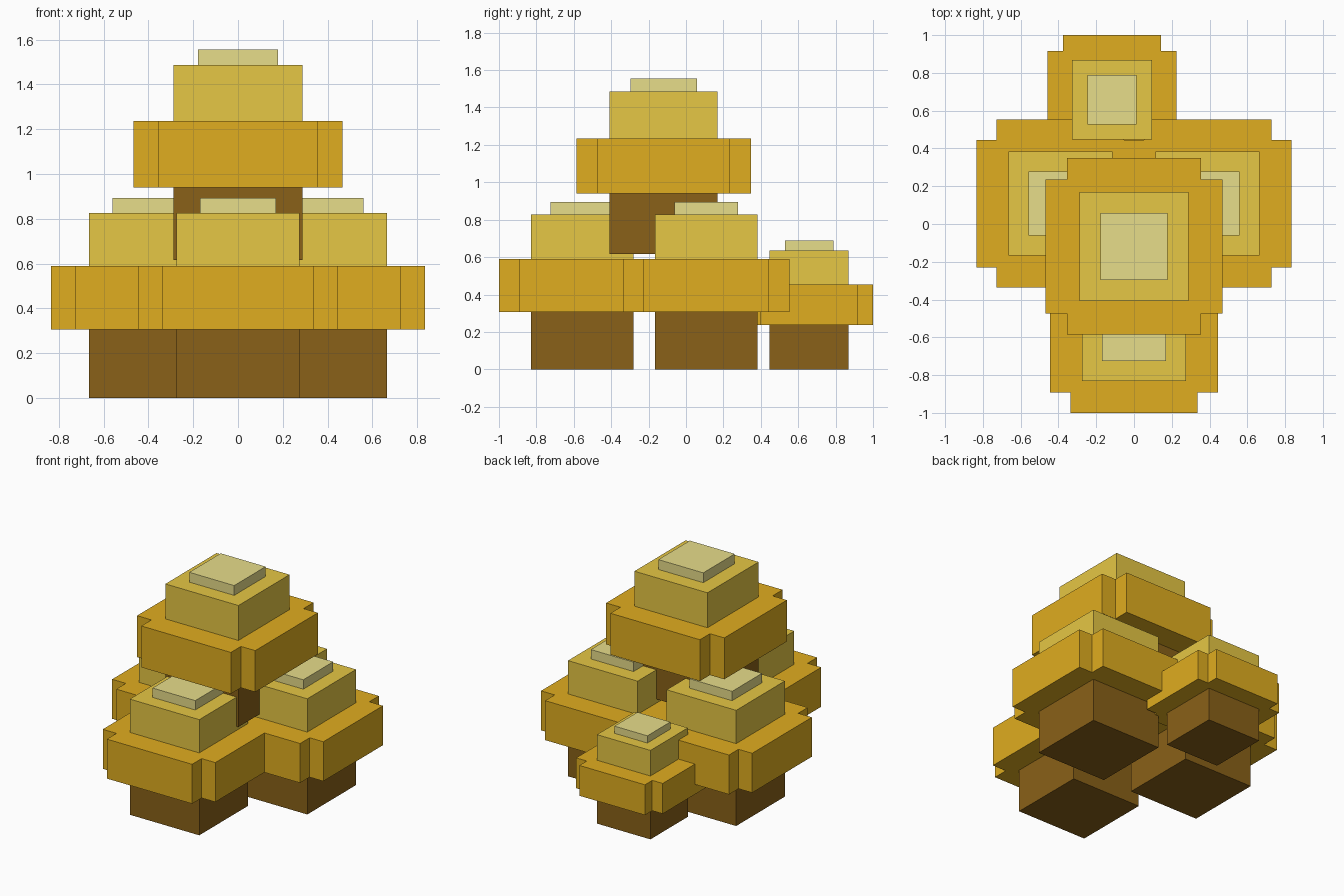
import bpy
import bmesh

cube = bpy.data.objects.get("Cube")
if cube:
    bpy.data.objects.remove(cube, do_unlink=True)


def make_material(name, rgb):
    mat = bpy.data.materials.new(name)
    mat.use_nodes = True
    color = (*rgb, 1.0)
    mat.diffuse_color = color
    mat.node_tree.nodes["Principled BSDF"].inputs["Base Color"].default_value = color
    return mat


BROWN = make_material("dark brown", (0.252, 0.119, 0.009))
AMBER = make_material("amber", (0.745, 0.418, 0.014))
YELLOW = make_material("straw yellow", (0.791, 0.571, 0.058))
CREAM = make_material("pale cream", (0.807, 0.730, 0.254))


def square(h):
    return [(-h, -h), (h, -h), (h, h), (-h, h)]


def notched_square(h, n):
    """Square of half width h with its corners stepped in to n."""
    corner = [(n, -h), (n, -n), (h, -n)]
    outline = []
    for _ in range(4):
        outline += corner
        corner = [(-y, x) for x, y in corner]
    return outline


def prism(name, outline, z0, z1, location, mat):
    """Extrude a flat outline from z0 up to z1."""
    bm = bmesh.new()
    base = bm.faces.new([bm.verts.new((x, y, z0)) for x, y in outline])
    result = bmesh.ops.extrude_face_region(bm, geom=[base], use_keep_orig=True)
    top = [v for v in result["geom"] if isinstance(v, bmesh.types.BMVert)]
    bmesh.ops.translate(bm, verts=top, vec=(0, 0, z1 - z0))
    bmesh.ops.recalc_face_normals(bm, faces=bm.faces)
    mesh = bpy.data.meshes.new(name)
    bm.to_mesh(mesh)
    bm.free()
    mesh.materials.append(mat)
    obj = bpy.data.objects.new(name, mesh)
    obj.location = location
    bpy.context.collection.objects.link(obj)


# Layers of one stepped mound: part, outline, bottom, top, material
LAYERS = [
    ("base", square(0.275), 0.0, 0.307, BROWN),
    ("rim", notched_square(0.445, 0.337), 0.307, 0.589, AMBER),
    ("crown", square(0.275), 0.589, 0.827, YELLOW),
    ("tip", square(0.169), 0.827, 0.894, CREAM),
]

# Mounds: name, location, scale
MOUNDS = [
    ("front", (0, -0.555, 0), 1.0),
    ("left", (0.39, 0.108, 0), 1.0),
    ("right", (-0.39, 0.108, 0), 1.0),
    ("back", (-0.116, 0.658, 0), 0.769),
    ("upper", (0, -0.119, 0.617), 1.05),
]

for mound, location, s in MOUNDS:
    for part, outline, z0, z1, mat in LAYERS:
        scaled = [(x * s, y * s) for x, y in outline]
        prism(f"{mound}_{part}", scaled, z0 * s, z1 * s, location, mat)
